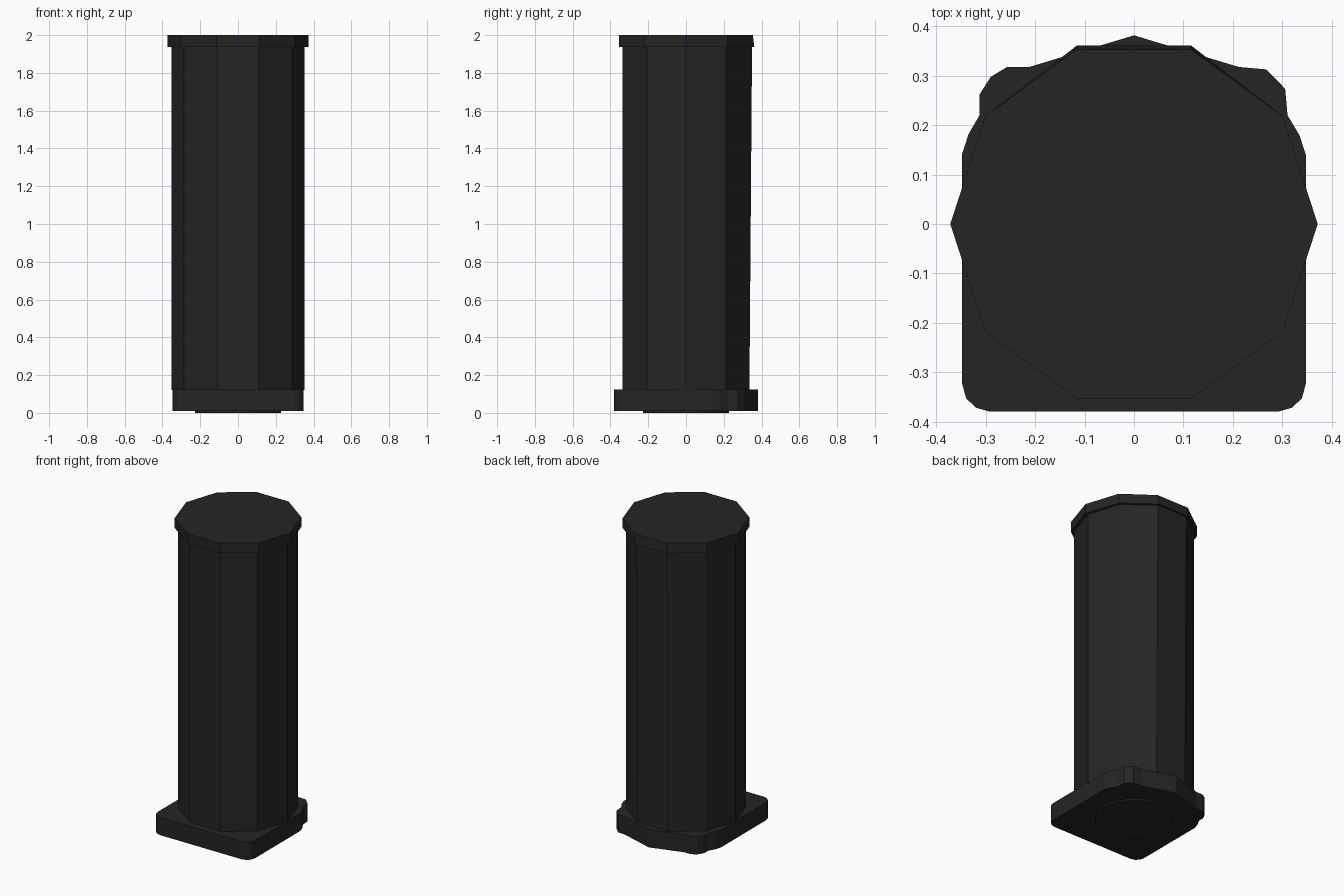
import bpy, bmesh
from math import cos, sin, pi

if "Cube" in bpy.data.objects:
    bpy.data.objects.remove(bpy.data.objects["Cube"], do_unlink=True)

black = bpy.data.materials.new("matte_black")
black.use_nodes = True
color = (0.018, 0.018, 0.018, 1)
black.diffuse_color = color
bsdf = black.node_tree.nodes["Principled BSDF"]
bsdf.inputs["Base Color"].default_value = color
bsdf.inputs["Roughness"].default_value = 0.8


def ring(radius, sides, back=0):
    """Regular polygon; its rearmost vertices are pushed back a little."""
    pts = []
    for i in range(sides):
        a = 2 * pi * i / sides
        x, y = radius * cos(a), radius * sin(a)
        pts.append((x, y + (back if y > 0.9 * radius else 0)))
    return pts


def prism(name, lower, upper, z0, z1):
    """Closed solid between two outlines with the same number of points."""
    bm = bmesh.new()
    low = [bm.verts.new((x, y, z0)) for x, y in lower]
    top = [bm.verts.new((x, y, z1)) for x, y in upper]
    bm.faces.new(low[::-1])
    bm.faces.new(top)
    n = len(low)
    for i in range(n):
        j = (i + 1) % n
        bm.faces.new((low[i], low[j], top[j], top[i]))
    bmesh.ops.recalc_face_normals(bm, faces=bm.faces)
    mesh = bpy.data.meshes.new(name)
    bm.to_mesh(mesh)
    bm.free()
    mesh.materials.append(black)
    obj = bpy.data.objects.new(name, mesh)
    bpy.context.collection.objects.link(obj)
    return obj


# Base plate: rounded front corners, stepped back corners, shallow back point
front_right = [(0.348, -0.323), (0.340, -0.353), (0.320, -0.372), (0.292, -0.380)]
back_left = [(0.348, 0.14), (0.335, 0.18), (0.311, 0.22), (0.306, 0.274),
             (0.268, 0.313), (0.212, 0.318)]
back_right = [(-0.212, 0.318), (-0.257, 0.318), (-0.290, 0.298),
              (-0.313, 0.262), (-0.313, 0.22), (-0.335, 0.182), (-0.348, 0.142)]
outline = (front_right[::-1] + back_left + [(0, 0.382)] + back_right
           + [(-x, y) for x, y in front_right])
prism("base_plate", outline, outline, 0.01, 0.125)

# Round foot under the base
prism("foot_disc", ring(0.228, 32), ring(0.228, 32), 0, 0.012)

# Ten-sided column, its back face leaning slightly outwards
prism("column", ring(0.353, 10), ring(0.353, 10, 0.014), 0.12, 1.94)

# Overhanging cap
prism("cap", ring(0.372, 10, 0.008), ring(0.372, 10), 1.937, 2.0)
